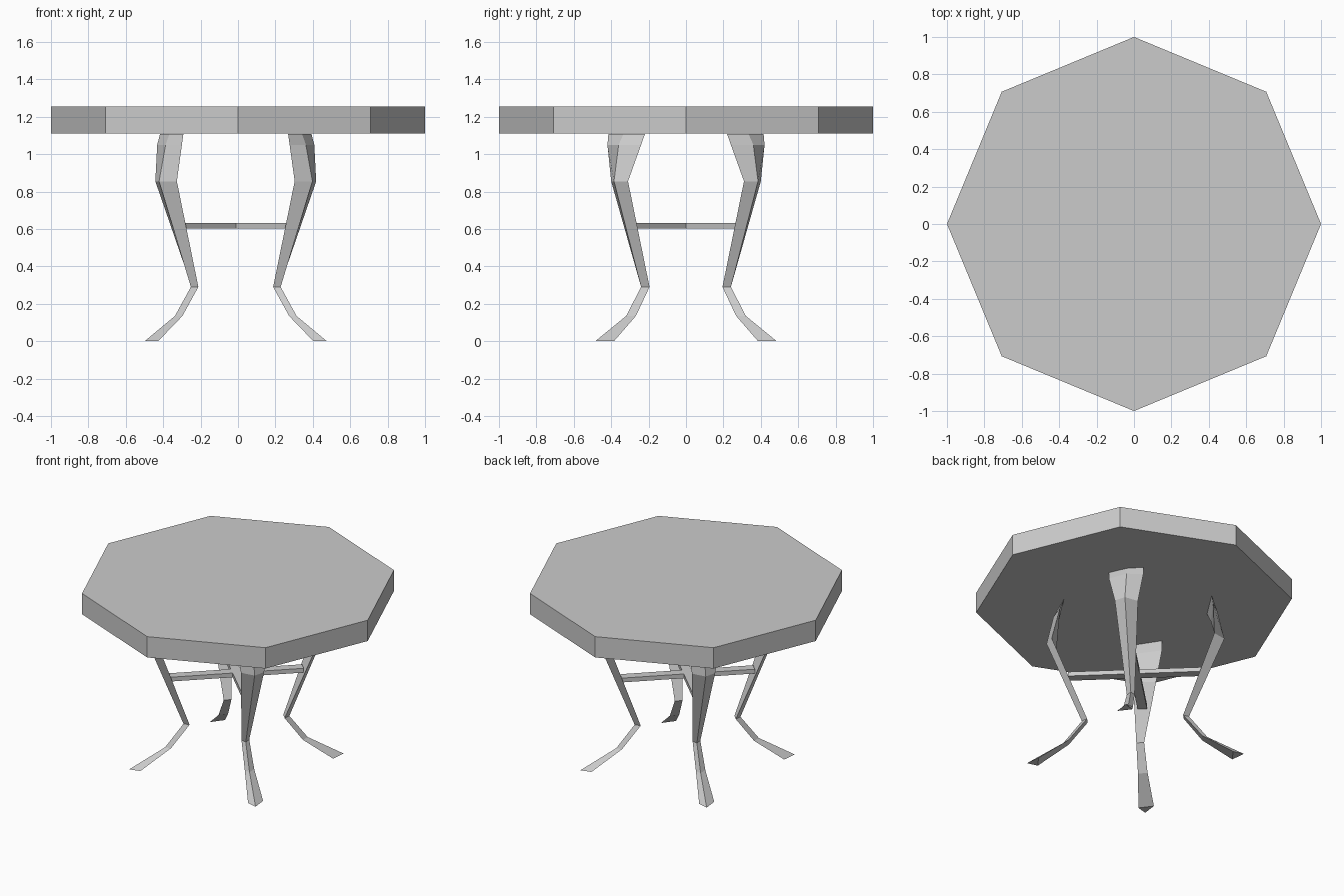
import bpy, bmesh, math
from mathutils import Matrix

if "Cube" in bpy.data.objects:
    bpy.data.objects.remove(bpy.data.objects["Cube"])

CX = -0.012  # the base sits slightly left of the top's centre


def make_object(name, bm):
    bmesh.ops.recalc_face_normals(bm, faces=bm.faces[:])
    mesh = bpy.data.meshes.new(name)
    bm.to_mesh(mesh)
    bm.free()
    obj = bpy.data.objects.new(name, mesh)
    bpy.context.collection.objects.link(obj)
    return obj


# Octagonal table top
bm = bmesh.new()
bmesh.ops.create_cone(bm, cap_ends=True, segments=8, radius1=1, radius2=1, depth=0.145,
                      matrix=Matrix.Translation((0, 0, 1.1825)))
make_object("table_top", bm)

# Leg sections: height, side corner, outer ridge, other side corner
SECTIONS = [
    (0.0, (0.475, 0.385), (0.487, 0.485), (0.415, 0.465)),
    (0.135, (0.325, 0.268), (0.325, 0.32), (0.285, 0.315)),
    (0.29, (0.235, 0.195), (0.24, 0.24), (0.20, 0.23)),
    (0.855, (0.43, 0.31), (0.41, 0.385), (0.315, 0.40)),
    (1.05, (0.42, 0.24), (0.375, 0.36), (0.288, 0.42)),
    (1.107, (0.405, 0.22), (0.355, 0.335), (0.28, 0.415)),
]


# Curved three-sided legs, mirrored to each corner
def make_leg(name, sx, sy):
    bm = bmesh.new()
    rings = [[bm.verts.new((CX + sx * x, sy * y, z)) for x, y in pts]
             for z, *pts in SECTIONS]
    for a, b in zip(rings, rings[1:]):
        for i in range(3):
            j = (i + 1) % 3
            bm.faces.new((a[i], a[j], b[j], b[i]))
    bm.faces.new(rings[0])
    bm.faces.new(rings[-1])
    make_object(name, bm)


for side, sx in (("left", -1), ("right", 1)):
    for end, sy in (("front", -1), ("back", 1)):
        make_leg(f"{end}_{side}_leg", sx, sy)

# Crossed stretchers between opposite legs
for name, s in (("stretcher_a", 1), ("stretcher_b", -1)):
    bm = bmesh.new()
    mat = (Matrix.Translation((CX, 0, 0.617))
           @ Matrix.Rotation(s * math.atan2(0.295, 0.305), 4, 'Z')
           @ Matrix.Diagonal((0.85, 0.06, 0.03, 1)))
    bmesh.ops.create_cube(bm, size=1, matrix=mat)
    make_object(name, bm)
